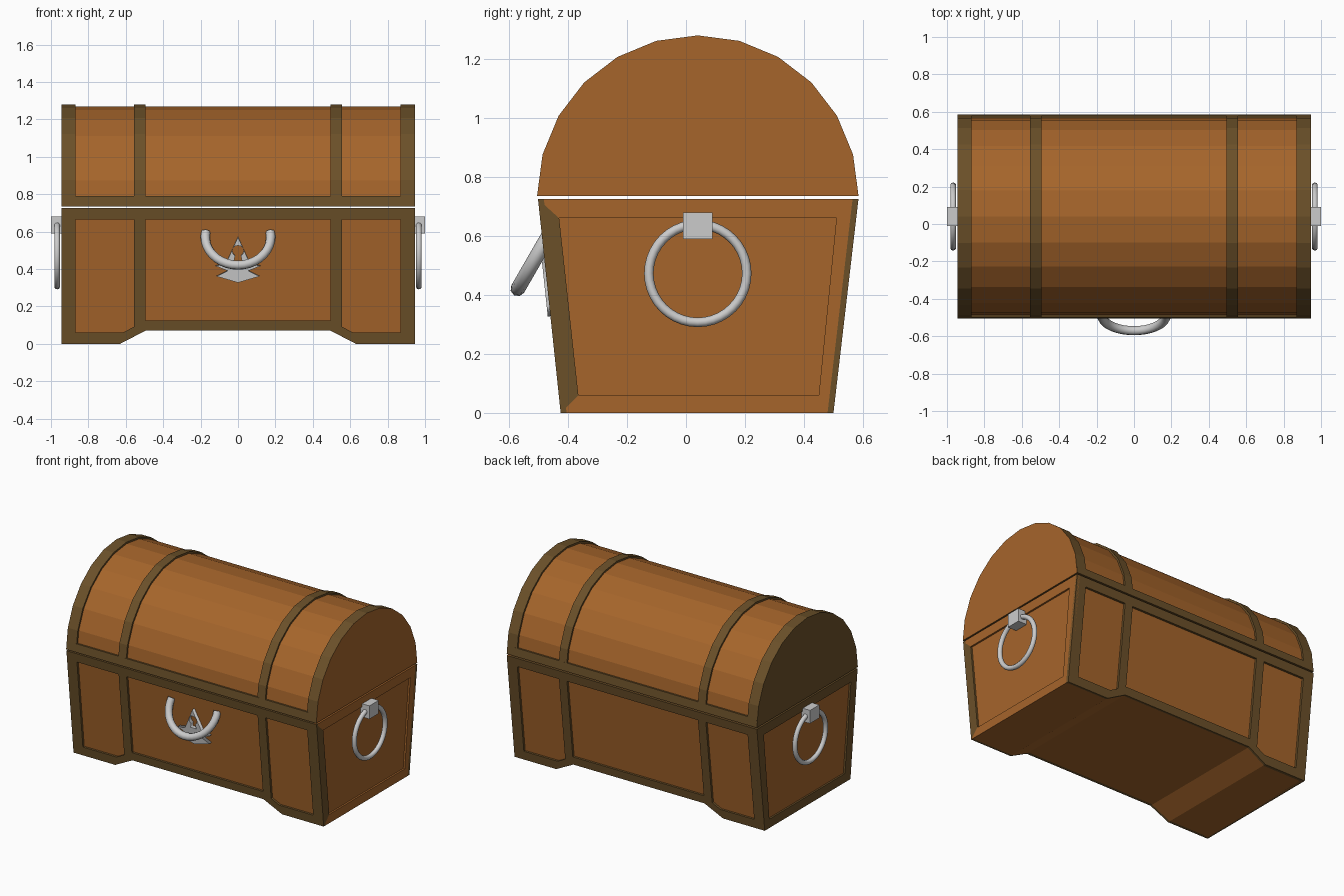
import bpy, math
from math import sin, cos, pi, radians

if "Cube" in bpy.data.objects:
    bpy.data.objects.remove(bpy.data.objects["Cube"])


def material(name, rgb):
    m = bpy.data.materials.new(name)
    m.diffuse_color = (*rgb, 1)
    m.use_nodes = True
    m.node_tree.nodes["Principled BSDF"].inputs["Base Color"].default_value = m.diffuse_color
    return m


WOOD = material("wood", (0.38, 0.13, 0.024))
DARK = material("dark_trim", (0.147, 0.08, 0.022))
W = 0.945      # half width
TOP = 0.725    # top of the base
MID_Y = 0.04   # lid axis


def prism(name, a, b, mat):
    """Solid between two matching outlines of 3D points."""
    n = len(a)
    faces = [tuple(range(n)), tuple(range(2 * n - 1, n - 1, -1))]
    faces += [(i, n + i, n + (i + 1) % n, (i + 1) % n) for i in range(n)]
    me = bpy.data.meshes.new(name)
    me.from_pydata(list(a) + list(b), [], faces)
    me.materials.append(mat)
    ob = bpy.data.objects.new(name, me)
    bpy.context.collection.objects.link(ob)
    bpy.context.view_layer.objects.active = ob
    bpy.ops.object.mode_set(mode='EDIT')
    bpy.ops.mesh.select_all(action='SELECT')
    bpy.ops.mesh.normals_make_consistent(inside=False)
    bpy.ops.object.mode_set(mode='OBJECT')
    return ob


def front_y(z):
    return -0.425 - 0.106 * z


def back_y(z):
    return 0.50 + 0.117 * z


def wall(z, side, inset=0.0):
    return front_y(z) + inset if side < 0 else back_y(z) - inset


def across_x(name, yz, x0, x1, mat):
    return prism(name, [(x0, y, z) for y, z in yz], [(x1, y, z) for y, z in yz], mat)


# Base core, with the arched underside between the feet
B = W - 0.012
outline = [(-B, 0), (-0.63, 0), (-0.495, 0.07), (0.495, 0.07), (0.63, 0), (B, 0), (B, TOP), (-B, TOP)]
prism("base_body", [(x, wall(z, -1, 0.015), z) for x, z in outline],
      [(x, wall(z, 1, 0.015), z) for x, z in outline], WOOD)

# Trim on the front and back walls
corner = [(W, 0), (W, TOP), (0.87, TOP), (0.87, 0)]
upright = [(0.555, 0.039), (0.555, 0.665), (0.495, 0.665), (0.495, 0.07)]
foot = [(0.87, 0), (0.87, 0.06), (0.615, 0.06), (0.555, 0.092), (0.555, 0.039), (0.63, 0)]
top_rail = [(-0.87, 0.665), (0.87, 0.665), (0.87, TOP), (-0.87, TOP)]
low_rail = [(-0.495, 0.07), (0.495, 0.07), (0.495, 0.125), (-0.495, 0.125)]


def trim(name, pts, side, s=1):
    prism(name, [(x * s, wall(z, side), z) for x, z in pts],
          [(x * s, wall(z, side, 0.02), z) for x, z in pts], DARK)


for side, label in ((-1, "front"), (1, "back")):
    trim(label + "_top_rail", top_rail, side)
    trim(label + "_low_rail", low_rail, side)
    for s in (-1, 1):
        trim(label + "_corner_post", corner, side, s)
        trim(label + "_upright", upright, side, s)
        trim(label + "_foot_band", foot, side, s)

# Frames around the end panels
outer = [(front_y(0), 0), (back_y(0), 0), (back_y(TOP), TOP), (front_y(TOP), TOP)]
inner = [(-0.365, 0.06), (0.45, 0.06), (0.51, 0.66), (-0.43, 0.66)]
names = ["bottom", "rear", "top", "front"]
for s in (-1, 1):
    for i, n in enumerate(names):
        j = (i + 1) % 4
        mat = DARK if n == "front" or s < 0 else WOOD
        across_x("end_frame_" + n, [outer[i], outer[j], inner[j], inner[i]], s * (B - 0.01), s * W, mat)

# Barrel lid with hoops and a lower rail


def half_round(r):
    return [(MID_Y + r * cos(pi * i / 12), 0.735 + r * sin(pi * i / 12)) for i in range(13)]


across_x("lid", half_round(0.533), -W + 0.01, W - 0.01, WOOD)
for s in (-1, 1):
    hoop = across_x("lid_end_hoop", half_round(0.545), s * 0.87, s * W, DARK)
    if s > 0:
        hoop.data.materials.append(WOOD)
        max(hoop.data.polygons, key=lambda p: p.center.x).material_index = 1
    across_x("lid_hoop", half_round(0.545), s * 0.495, s * 0.555, DARK)
across_x("lid_lower_rail", [(-0.505, 0.735), (0.585, 0.735), (0.578, 0.79), (-0.498, 0.79)],
         -W + 0.005, W - 0.005, DARK)

# Ring handles and brackets on both ends
for s in (-1, 1):
    bpy.ops.mesh.primitive_torus_add(major_radius=0.166, minor_radius=0.016, major_segments=40,
                                     minor_segments=10, location=(s * 0.967, MID_Y, 0.473),
                                     rotation=(0, pi / 2, 0))
    bpy.context.object.name = "side_ring"
    bpy.ops.object.shade_smooth_by_angle(angle=radians(40))
    bpy.ops.mesh.primitive_cube_add(size=1, location=(s * 0.967, MID_Y, 0.635))
    bpy.context.object.name = "ring_bracket"
    bpy.context.object.scale = (0.066, 0.1, 0.09)


def curve(name, splines, dims, cyclic):
    cu = bpy.data.curves.new(name, 'CURVE')
    cu.dimensions = dims
    for pts in splines:
        sp = cu.splines.new('POLY')
        sp.points.add(len(pts) - 1)
        for p, co in zip(sp.points, pts):
            p.co = (*co, 0, 1)
        sp.use_cyclic_u = cyclic
    ob = bpy.data.objects.new(name, cu)
    bpy.context.collection.objects.link(ob)
    return ob


def to_mesh(ob):
    bpy.ops.object.select_all(action='DESELECT')
    ob.select_set(True)
    bpy.context.view_layer.objects.active = ob
    bpy.ops.object.convert(target='MESH')


# Lock plate with a keyhole, lying on the sloped front
half = [(0.065, 0.43), (0.12, 0.42), (0.055, 0.393), (0.115, 0.364)]
plate = [(0, 0.575)] + half + [(0, 0.33)] + [(-x, z) for x, z in reversed(half)]
hole = [(0.03 * cos(radians(a)), 0.5 + 0.03 * sin(radians(a))) for a in range(-60, 241, 30)]
hole += [(-0.022, 0.445), (0.022, 0.445)]
lock = curve("lock_plate", [plate, hole], '2D', True)
lock.data.fill_mode = 'BOTH'
lock.data.extrude = 0.012
lock.rotation_euler = (pi / 2 + math.atan(0.106), 0, 0)
lock.location = (0, front_y(0) + 0.003, 0)
to_mesh(lock)

# Half-ring pull leaning out from the front
arc = [(0.175 * cos(radians(a)), 0.175 * sin(radians(a))) for a in range(-190, 11, 10)]
pull = curve("front_pull", [arc], '3D', False)
pull.data.bevel_depth = 0.025
pull.data.bevel_resolution = 2
pull.data.use_fill_caps = True
pull.rotation_euler = (radians(60), 0, 0)
pull.location = (0, -0.483, 0.572)
# Lower edge swings outwards, away from the wall
to_mesh(pull)
bpy.ops.object.shade_smooth_by_angle(angle=radians(50))
